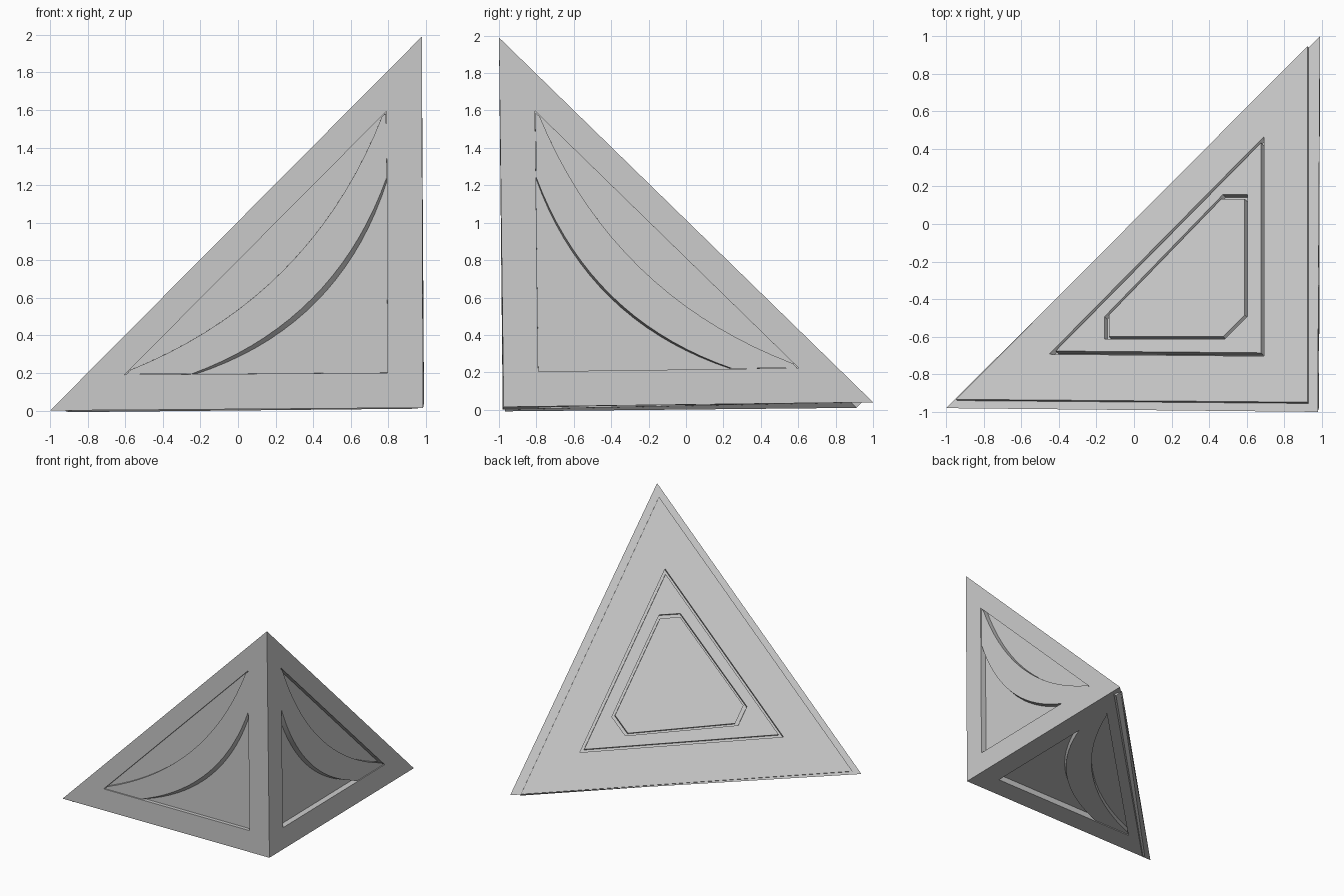
import bpy, bmesh
from mathutils import Vector

if "Cube" in bpy.data.objects:
    bpy.data.objects.remove(bpy.data.objects["Cube"])

# corner pyramid: three right-angle faces meeting at O, one slanted face A-B-C
O = Vector((0.985, -0.975, 0.015))
A = Vector((-1.0, -0.98, 0.0))
B = Vector((0.99, 1.0, 0.04))
C = Vector((0.978, -1.0, 1.99))
MID = (O + A + B + C) / 4


def make(name, verts, faces, helper=False):
    bm = bmesh.new()
    vs = [bm.verts.new(v) for v in verts]
    for f in faces:
        bm.faces.new([vs[i] for i in f])
    bmesh.ops.recalc_face_normals(bm, faces=bm.faces[:])
    me = bpy.data.meshes.new(name)
    bm.to_mesh(me)
    bm.free()
    ob = bpy.data.objects.new(name, me)
    bpy.context.collection.objects.link(ob)
    if helper:
        ob.hide_render = True
        ob.hide_set(True)
    return ob


def prism(name, low, high, helper=False):
    n = len(low)
    faces = [list(range(n)), list(range(n, 2 * n))]
    faces += [[i, (i + 1) % n, n + (i + 1) % n, n + i] for i in range(n)]
    return make(name, low + high, faces, helper)


def ring(name, loops, helper=True):
    n, m = len(loops[0]), len(loops)
    faces = []
    for k in range(m):
        for i in range(n):
            j, l = (i + 1) % n, (k + 1) % m
            faces.append([k * n + i, k * n + j, l * n + j, l * n + i])
    return make(name, [v for lp in loops for v in lp], faces, helper)


def boolean(ob, other, op):
    mod = ob.modifiers.new(other.name, 'BOOLEAN')
    mod.operation, mod.solver, mod.object = op, 'EXACT', other


def outward(p, q, r):
    n = (q - p).cross(r - p).normalized()
    return n if n.dot(p - MID) > 0 else -n


def bez(p, c, q, n=18):
    p, c, q = Vector(p), Vector(c), Vector(q)
    return [p * (1 - i / n) ** 2 + c * 2 * (i / n) * (1 - i / n) + q * (i / n) ** 2
            for i in range(n + 1)]


body = make("pyramid_body", [O, A, B, C], [(0, 1, 2), (0, 2, 3), (0, 3, 1), (1, 2, 3)])

# slanted face: raised plate with narrow grooves
N = outward(A, B, C)


def slant(pts, h):
    out = []
    for x, y in pts:
        z = A.z - (N.x * (x - A.x) + N.y * (y - A.y)) / N.z
        out.append(Vector((x, y, z)) + N * h)
    return out


def shrink(pts, k):
    cx = sum(p[0] for p in pts) / len(pts)
    cy = sum(p[1] for p in pts) / len(pts)
    return [(cx + (x - cx) * k, cy + (y - cy) * k) for x, y in pts]


TRI_OUT = [(-0.94, -0.94), (0.93, -0.955), (0.93, 0.94)]
TRI_IN = [(-0.445, -0.70), (0.70, -0.71), (0.70, 0.46)]
HEX = [(-0.15, -0.5), (0.48, 0.15), (0.61, 0.15), (0.61, -0.5), (0.49, -0.62), (-0.15, -0.62)]

plate = prism("raised_plate", slant(TRI_OUT, -0.05), slant(TRI_OUT, 0.012), True)
boolean(body, plate, 'UNION')
for name, pts, k in (("triangle_groove", TRI_IN, 0.955), ("hexagon_groove", HEX, 0.95)):
    inner = shrink(pts, k)
    g = ring(name, [slant(pts, -0.015), slant(pts, 0.05), slant(inner, 0.05), slant(inner, -0.015)])
    boolean(body, g, 'DIFFERENCE')

# right-angle faces: recessed triangle with a raised curved band
for side, P, Q, depth, slope in (("front", A, C, 0.03, 0.03),
                                 ("right", B, C, 0.05, 0.012),
                                 ("bottom", A, B, 0.05, 0.012)):
    nrm = outward(O, P, Q)

    def face(pts, h):
        return [O + (P - O) * (u / 2) + (Q - O) * (v / 2) + nrm * h for u, v in pts]

    def band(s):
        upper = bez((1.57, 0.215), (0.6, 0.6), (0.215, 1.57))
        lower = bez((0.192, 1.24 - s), (0.47 - s, 0.47 - s), (1.24 - s, 0.192))
        return upper + [(0.192, 1.59)] + lower + [(1.59, 0.192)]

    tri = [(0.19, 0.19), (1.6, 0.19), (0.19, 1.6)]
    cut = prism(side + "_recess", face(tri, -depth), face(tri, 0.1), True)
    boolean(body, cut, 'DIFFERENCE')
    arc = prism(side + "_curved_band", face(band(slope), -depth - 0.003), face(band(0), -0.006))
    bpy.ops.object.select_all(action='DESELECT')
    arc.select_set(True)
    bpy.context.view_layer.objects.active = arc
    bpy.ops.object.shade_smooth_by_angle(angle=0.5)
